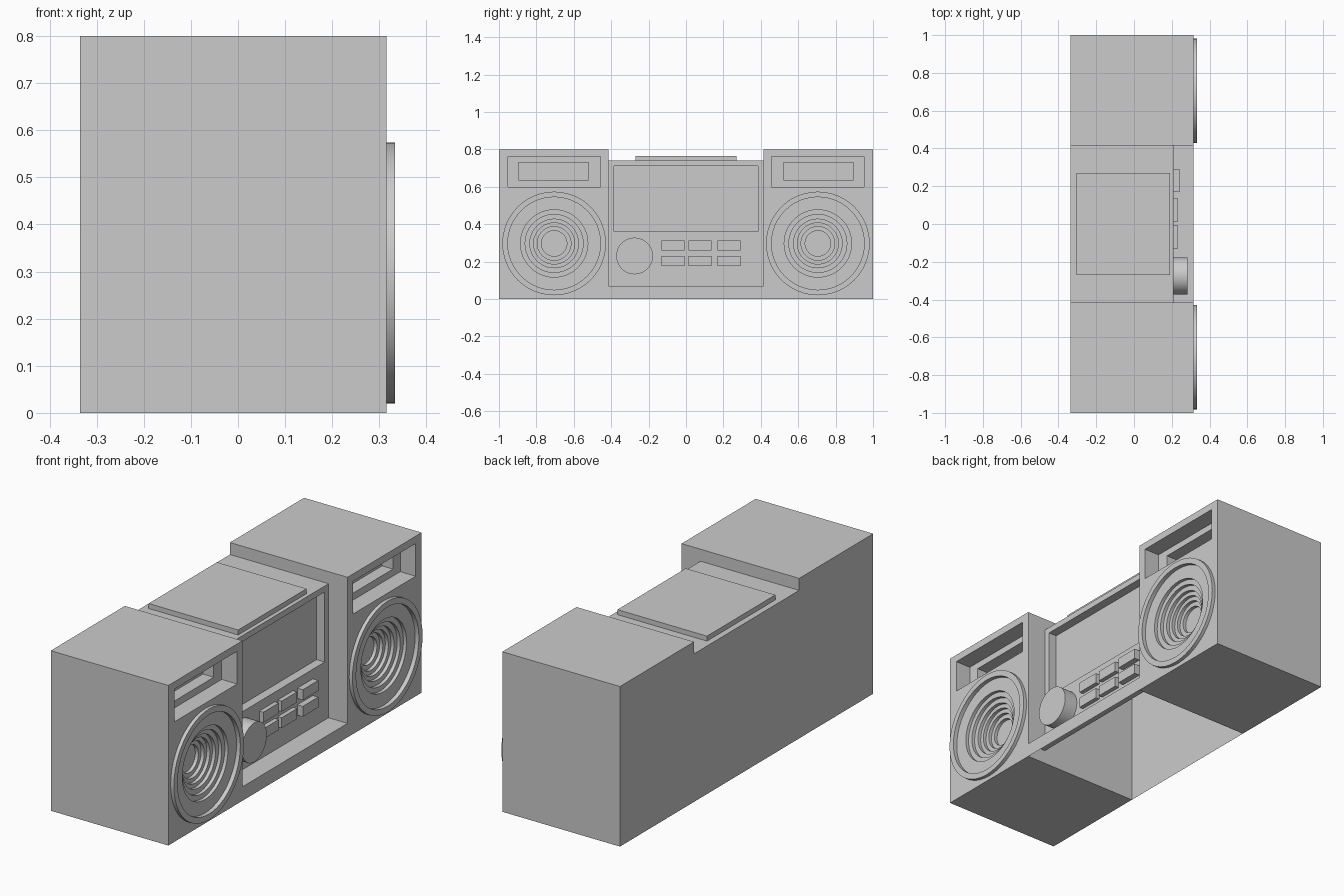
import bpy, bmesh, math
from mathutils import Matrix, Vector

if "Cube" in bpy.data.objects:
    bpy.data.objects.remove(bpy.data.objects["Cube"])

grey = bpy.data.materials.new("plain grey")
grey.use_nodes = True
grey.diffuse_color = (0.6, 0.6, 0.6, 1)
grey.node_tree.nodes["Principled BSDF"].inputs["Base Color"].default_value = grey.diffuse_color

BACK, FRONT, PANEL = -0.335, 0.315, 0.21
EDGE, TOP, LIP = 0.415, 0.74, 0.07


def finish(name, bm):
    bmesh.ops.recalc_face_normals(bm, faces=bm.faces)
    mesh = bpy.data.meshes.new(name)
    bm.to_mesh(mesh)
    bm.free()
    mesh.materials.append(grey)
    obj = bpy.data.objects.new(name, mesh)
    bpy.context.collection.objects.link(obj)
    return obj


def box(name, x, y, z):
    """Box between pairs of x, y and z limits."""
    bm = bmesh.new()
    bmesh.ops.create_cube(bm, size=1)
    lo, hi = Vector((x[0], y[0], z[0])), Vector((x[1], y[1], z[1]))
    bmesh.ops.scale(bm, vec=hi - lo, verts=bm.verts)
    bmesh.ops.translate(bm, vec=(lo + hi) / 2, verts=bm.verts)
    return finish(name, bm)


def lathe(name, profile, y, z):
    """Spin a closed (x, radius) profile about an axis along x."""
    bm = bmesh.new()
    verts = [bm.verts.new((x, 0, r)) for x, r in profile]
    edges = [bm.edges.new((a, b)) for a, b in zip(verts, verts[1:] + verts[:1])]
    bmesh.ops.spin(bm, geom=verts + edges, cent=(0, 0, 0), axis=(1, 0, 0),
                   angle=math.tau, steps=48, use_merge=True)
    bmesh.ops.remove_doubles(bm, verts=bm.verts, dist=0.0001)
    bmesh.ops.dissolve_degenerate(bm, edges=bm.edges, dist=0.0001)
    bmesh.ops.translate(bm, vec=(0, y, z), verts=bm.verts)
    return finish(name, bm)


def smooth(obj):
    bpy.ops.object.select_all(action="DESELECT")
    obj.select_set(True)
    bpy.context.view_layer.objects.active = obj
    bpy.ops.object.shade_smooth_by_angle(angle=math.radians(30))


def cut(obj, cutter):
    cutter.hide_render = True
    mod = obj.modifiers.new("cut", "BOOLEAN")
    mod.operation, mod.solver, mod.object = "DIFFERENCE", "EXACT", cutter
    bpy.context.view_layer.objects.active = obj
    bpy.ops.object.modifier_apply(modifier=mod.name)
    bpy.data.objects.remove(cutter)


# Speaker cabinets with a stepped slot and a terraced cone
RINGS = [0.248, 0.18, 0.155, 0.13, 0.11, 0.09, 0.068]
CONE_Z, CONE_Y, STEP = 0.297, 0.705, 0.017
for side, s in (("right", -1), ("left", 1)):
    def span(a, b):
        return sorted((s * a, s * b))

    cabinet = box(side + "_speaker_cabinet", (BACK, FRONT), span(EDGE, 1), (0, 0.8))
    cut(cabinet, box("slot_cutter", (FRONT - 0.085, 0.4), span(0.457, 0.953), (0.6, 0.763)))
    cut(cabinet, box("inner_slot_cutter", (FRONT - 0.145, 0.4), span(0.52, 0.895), (0.635, 0.73)))

    steps = [(0.4, 0), (0.4, RINGS[0])]
    x = FRONT + 0.018 - STEP
    for i, r in enumerate(RINGS):
        x -= STEP if i else 0.004
        steps.append((x, r))
        steps.append((x, RINGS[i + 1] if i + 1 < len(RINGS) else 0))
    cut(cabinet, lathe("cone_cutter", steps, s * CONE_Y, CONE_Z))
    smooth(cabinet)

    rim = [(FRONT - 0.003, 0.277), (FRONT + 0.018, 0.277),
           (FRONT + 0.018, 0.248), (FRONT - 0.003, 0.248)]
    smooth(lathe(side + "_speaker_rim", rim, s * CONE_Y, CONE_Z))

# Centre shell, open underneath: a profile swept between the cabinets
bm = bmesh.new()
outline = [(BACK, 0), (BACK, TOP), (PANEL, TOP), (PANEL, LIP), (FRONT, LIP), (FRONT, 0)]
rows = [[bm.verts.new((x, y, z)) for x, z in outline] for y in (-EDGE, EDGE)]
for i in range(len(outline) - 1):
    face = bm.faces.new((rows[0][i], rows[0][i + 1], rows[1][i + 1], rows[1][i]))
    if i == 2:
        panel = face
# Sunken display window: shrink a copy of the panel face, then push it in
bmesh.ops.inset_individual(bm, faces=[panel], thickness=0.03)
for v in panel.verts:
    v.co.z = 0.71 if v.co.z > 0.4 else 0.36
    v.co.y = math.copysign(0.385, v.co.y)
hole = bmesh.ops.extrude_discrete_faces(bm, faces=[panel])["faces"][0]
bmesh.ops.translate(bm, vec=(-0.045, 0, 0), verts=hole.verts)
ring = [e for e in bm.edges if all(abs(abs(v.co.y) - 0.385) < 0.001 for v in e.verts)]
bmesh.ops.remove_doubles(bm, verts=bm.verts, dist=0.0001)
finish("centre_shell", bm)

# Top plate
box("top_plate", (-0.305, 0.19), (-0.27, 0.27), (TOP, 0.765))

# Tuning knob
knob = [(PANEL - 0.01, 0), (PANEL - 0.01, 0.098), (0.283, 0.098), (0.283, 0)]
smooth(lathe("tuning_knob", knob, -0.275, 0.23))

# Two rows of three buttons
for row, z in (("lower", 0.203), ("upper", 0.286)):
    for col, (y, x) in enumerate(((-0.07, 0.232), (0.075, 0.232), (0.23, 0.24))):
        box(f"{row}_button_{col + 1}", (PANEL - 0.005, x),
            (y - 0.061, y + 0.061), (z - 0.026, z + 0.026))
